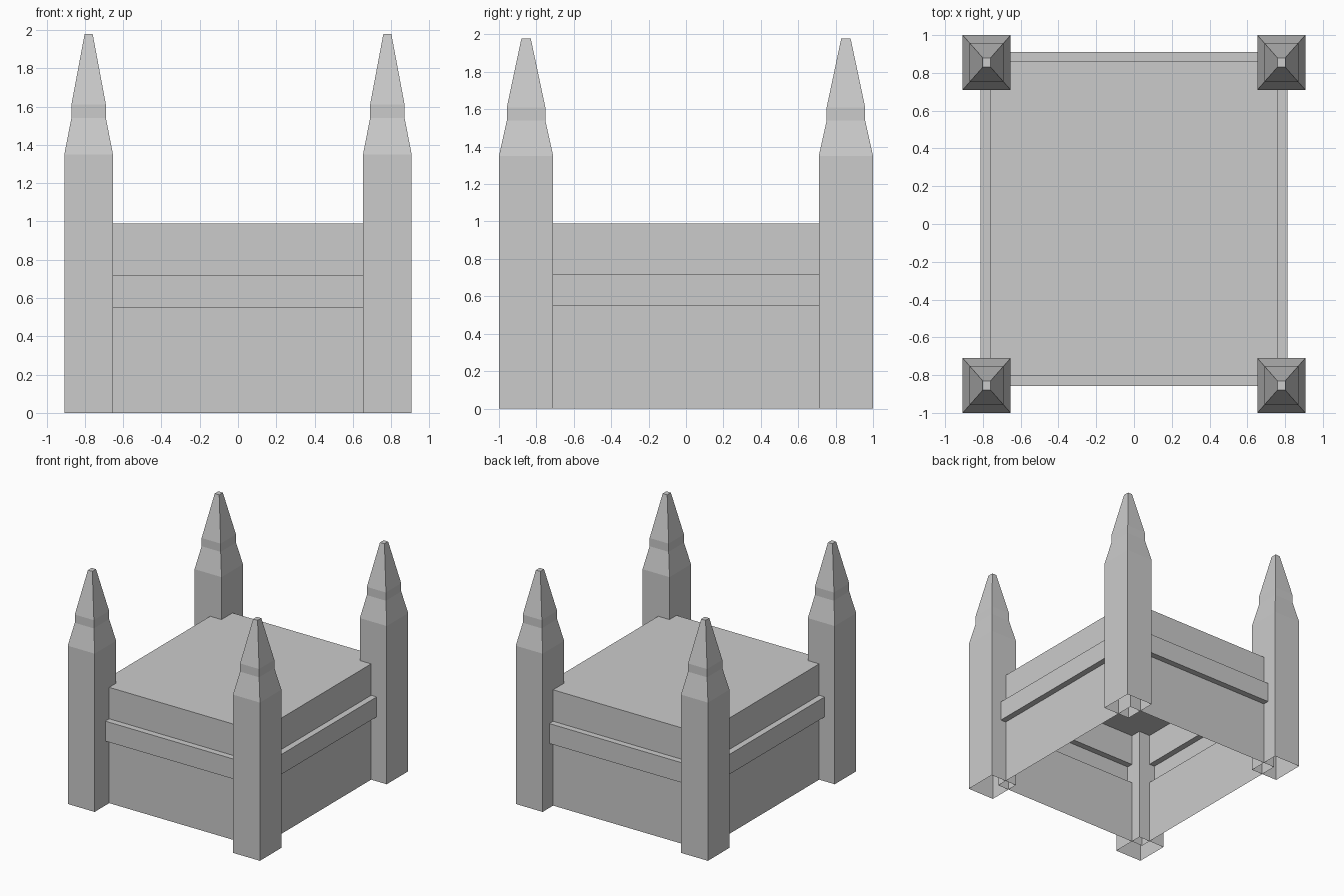
import bpy, bmesh

if "Cube" in bpy.data.objects:
    bpy.data.objects.remove(bpy.data.objects["Cube"])


def ring_shell(name, rings):
    """Stack rectangles (x0, x1, y0, y1, z): open below, capped on top."""
    bm = bmesh.new()
    loops = []
    for x0, x1, y0, y1, z in rings:
        loops.append([bm.verts.new(p) for p in
                      ((x0, y0, z), (x1, y0, z), (x1, y1, z), (x0, y1, z))])
    for a, b in zip(loops, loops[1:]):
        for i in range(4):
            j = (i + 1) % 4
            bm.faces.new((a[i], a[j], b[j], b[i]))
    bm.faces.new(loops[-1])
    mesh = bpy.data.meshes.new(name)
    bm.to_mesh(mesh)
    bm.free()
    obj = bpy.data.objects.new(name, mesh)
    bpy.context.collection.objects.link(obj)
    return obj


# Hollow main block with a raised band around it
wall = (-0.76, 0.76, -0.804, 0.859)
band = (-0.812, 0.812, -0.857, 0.911)
ring_shell("main_block", [(*wall, 0), (*wall, 0.55), (*band, 0.55),
                          (*band, 0.72), (*wall, 0.72), (*wall, 0.988)])

# Corner towers: shaft, sloped shoulder, collar and spire (half x, half y, z)
profile = [(0.127, 0.145, 0), (0.127, 0.145, 1.35), (0.09, 0.103, 1.54),
           (0.09, 0.103, 1.61), (0.021, 0.025, 1.978)]
for sx, side in ((-1, "left"), (1, "right")):
    for sy, end in ((-1, "front"), (1, "back")):
        cx, cy = 0.78 * sx, 0.855 * sy
        ring_shell(f"{end}_{side}_tower",
                   [(cx - hx, cx + hx, cy - hy, cy + hy, z) for hx, hy, z in profile])
